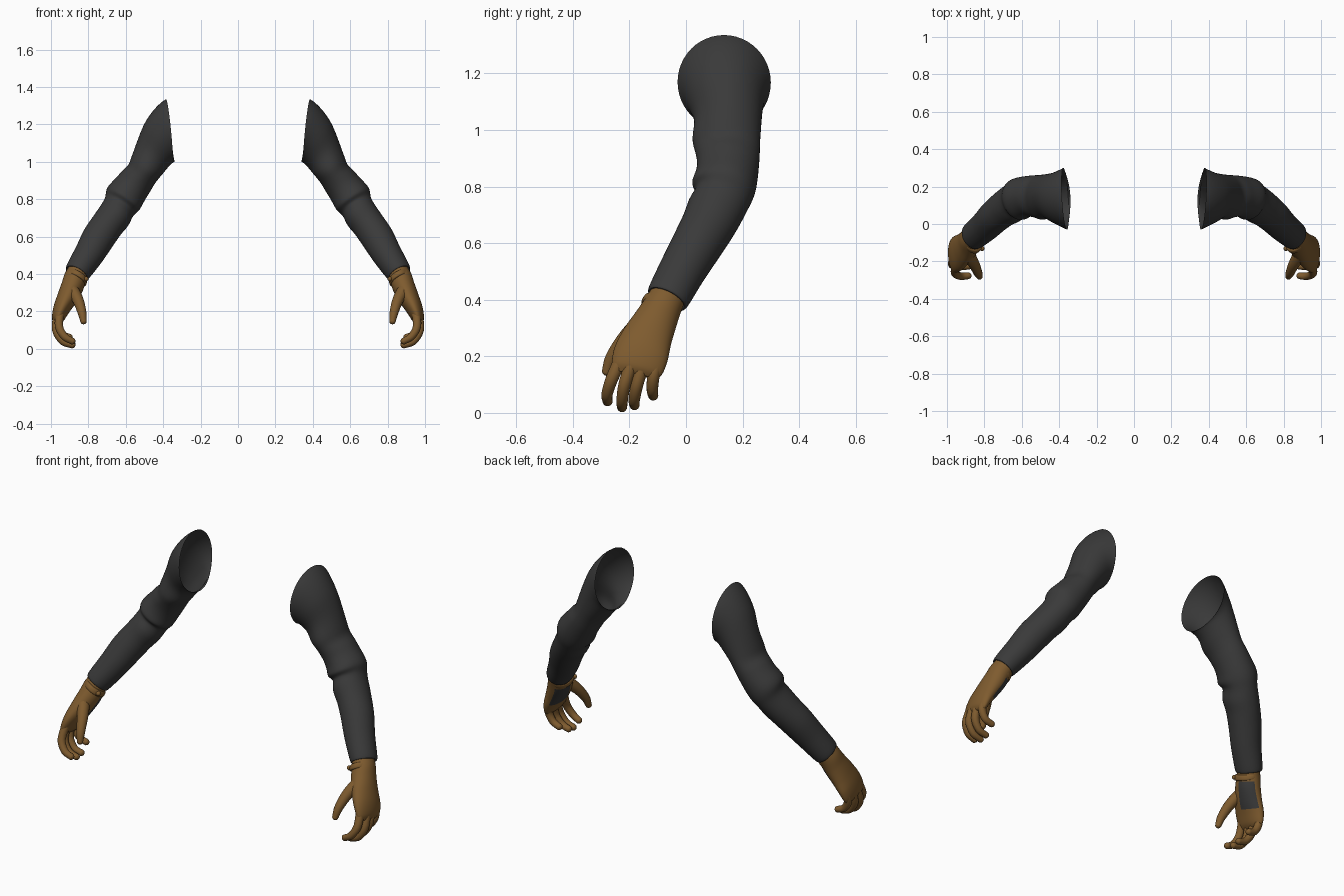
import bpy
import bmesh
from math import sin, cos, pi, exp, radians
from mathutils import Vector

cube = bpy.data.objects.get("Cube")
if cube:
    bpy.data.objects.remove(cube)


def material(name, rgb):
    m = bpy.data.materials.new(name)
    m.use_nodes = True
    m.diffuse_color = (*rgb, 1)
    m.node_tree.nodes["Principled BSDF"].inputs["Base Color"].default_value = (*rgb, 1)
    return m


GREY = material("charcoal cloth", (0.042, 0.042, 0.042))
BROWN = material("brown leather", (0.21, 0.105, 0.028))


def spline(a, b, c, d, t):
    return 0.5 * (2 * b + (c - a) * t + (2 * a - 5 * b + 4 * c - d) * t * t
                  + (3 * b - a - 3 * c + d) * t ** 3)


def loft(name, rows, side, mat, normals=None, folds=(), patch=None, steps=5, segs=32, cap=True):
    """Smooth tube through rows of (x, y, z, front-back radius, thickness radius)."""
    normals = normals or {}
    pts = [Vector(r[:3]) for r in rows]
    last = len(rows) - 1
    dirs = [Vector(normals[i]).normalized() if i in normals else
            (pts[min(i + 1, last)] - pts[max(i - 1, 0)]).normalized() for i in range(last + 1)]
    bm = bmesh.new()
    rings = []
    for k in range(last * steps + 1):
        i = min(k // steps, last - 1)
        t = k / steps - i
        ids = [max(i - 1, 0), i, i + 1, min(i + 2, last)]
        c = spline(*[pts[j] for j in ids], t)
        ru = max(spline(*[rows[j][3] for j in ids], t), 0.001)
        rv = max(spline(*[rows[j][4] for j in ids], t), 0.001)
        n = dirs[i].lerp(dirs[i + 1], t).normalized()
        u = (Vector((0, 1, 0)) - n * n.y).normalized()
        v = n.cross(u)
        ring = []
        for s in range(segs):
            a = 2 * pi * s / segs
            f = 1
            for pos, ang, height, width in folds:
                f += height * exp(-((k / steps - pos) / width) ** 2) * max(0, cos(a - radians(ang)))
            p = c + u * (ru * f * cos(a)) + v * (rv * f * sin(a))
            ring.append(bm.verts.new((p.x * side, p.y, p.z)))
        rings.append(ring)
    for k in range(len(rings) - 1):
        for s in range(segs):
            e = (s + 1) % segs
            f = bm.faces.new((rings[k][s], rings[k][e], rings[k + 1][e], rings[k + 1][s]))
            if patch:
                r0, r1, a0, a1 = patch
                if r0 <= (k + 0.5) / steps <= r1 and a0 <= 360 * (s + 0.5) / segs <= a1:
                    f.material_index = 1
    if cap:
        bm.faces.new(rings[-1])
    if side < 0:
        bmesh.ops.reverse_faces(bm, faces=bm.faces[:])
    return finish(name, bm, [mat, GREY] if patch else [mat])


def finish(name, bm, mats):
    mesh = bpy.data.meshes.new(name)
    bm.to_mesh(mesh)
    bm.free()
    for m in mats:
        mesh.materials.append(m)
    for p in mesh.polygons:
        p.use_smooth = True
    ob = bpy.data.objects.new(name, mesh)
    bpy.context.collection.objects.link(ob)
    return ob


def finger(name, path, r0, r1, side):
    """Tapering tube with a rounded tip."""
    n = len(path) - 1
    rows = [(*p, r0 + (r1 - r0) * i / n, r0 + (r1 - r0) * i / n) for i, p in enumerate(path)]
    end = Vector(path[-1])
    d = (end - Vector(path[-2])).normalized()
    for a in (35, 65, 90):
        r = r1 * cos(radians(a))
        rows.append((*(end + d * r1 * sin(radians(a))), r, r))
    loft(name, rows, side, BROWN, steps=4, segs=16)


SLEEVE = [
    (.368, .135, 1.168, .165, .168),
    (.425, .14, 1.10, .135, .13),
    (.495, .145, .975, .118, .092),
    (.55, .145, .89, .114, .094),
    (.61, .14, .805, .108, .10),
    (.638, .12, .752, .104, .09),
    (.69, .085, .675, .097, .088),
    (.745, .04, .595, .09, .088),
    (.797, -.012, .505, .083, .08),
    (.857, -.062, .412, .077, .069),
    (.862, -.067, .403, .066, .058),
]
# Folds: position along the sleeve, angle, height, width
FOLDS = [(4.1, 200, .10, .4), (3.1, 180, -.07, .5), (4.9, 200, -.10, .35),
         (2.0, 225, .08, .4), (1.5, 170, -.10, .4), (2.4, 100, -.08, .4),
         (3.9, 100, .05, .5), (5.6, 250, .07, .4)]

PALM = [
    (.840, -.050, .44, .062, .052),
    (.868, -.078, .385, .067, .060),
    (.887, -.105, .33, .076, .060),
    (.915, -.135, .27, .088, .054),
    (.945, -.158, .21, .097, .044),
    (.963, -.172, .16, .092, .032),
    (.968, -.177, .135, .078, .016),
]
FINGERS = {
    "index_finger": [(.95, -.225, .20), (.957, -.262, .12), (.927, -.279, .065), (.887, -.277, .042)],
    "middle_finger": [(.965, -.19, .18), (.972, -.217, .10), (.937, -.226, .04), (.887, -.226, .021)],
    "ring_finger": [(.965, -.15, .18), (.968, -.173, .10), (.933, -.183, .045), (.887, -.182, .028)],
    "little_finger": [(.96, -.10, .19), (.968, -.115, .13), (.943, -.119, .08), (.902, -.116, .062)],
}
THUMB = [(.89, -.155, .32), (.855, -.215, .26), (.834, -.262, .195), (.826, -.28, .148)]
STRAP = [
    (.858, -.079, .392, .060, .050),
    (.859, -.082, .388, .070, .059),
    (.866, -.091, .368, .072, .060),
    (.867, -.094, .364, .062, .051),
]

for label, side in (("left", 1), ("right", -1)):
    # Sleeve, open at the shoulder
    loft(label + "_sleeve", SLEEVE, side, GREY, steps=7, segs=48, folds=FOLDS, cap=False,
         normals={0: (1, -.06, -.1), 1: (.82, 0, -.57)})
    # Glove with a dark grip patch on the heel of the palm
    loft(label + "_glove_palm", PALM, side, BROWN, steps=8, segs=40, patch=(1.5, 3.6, 262, 338))
    for part, path in FINGERS.items():
        finger(f"{label}_{part}", path, .024, .018, side)
    finger(label + "_thumb", THUMB, .036, .017, side)
    # Wrist strap and its button
    axis = {i: (.45, -.38, -.8) for i in range(len(STRAP))}
    loft(label + "_wrist_strap", STRAP, side, BROWN, normals=axis, steps=3, cap=False)
    bm = bmesh.new()
    bmesh.ops.create_uvsphere(bm, u_segments=16, v_segments=8, radius=.013)
    bmesh.ops.translate(bm, verts=bm.verts, vec=(.812 * side, -.131, .374))
    finish(label + "_strap_button", bm, [BROWN])
